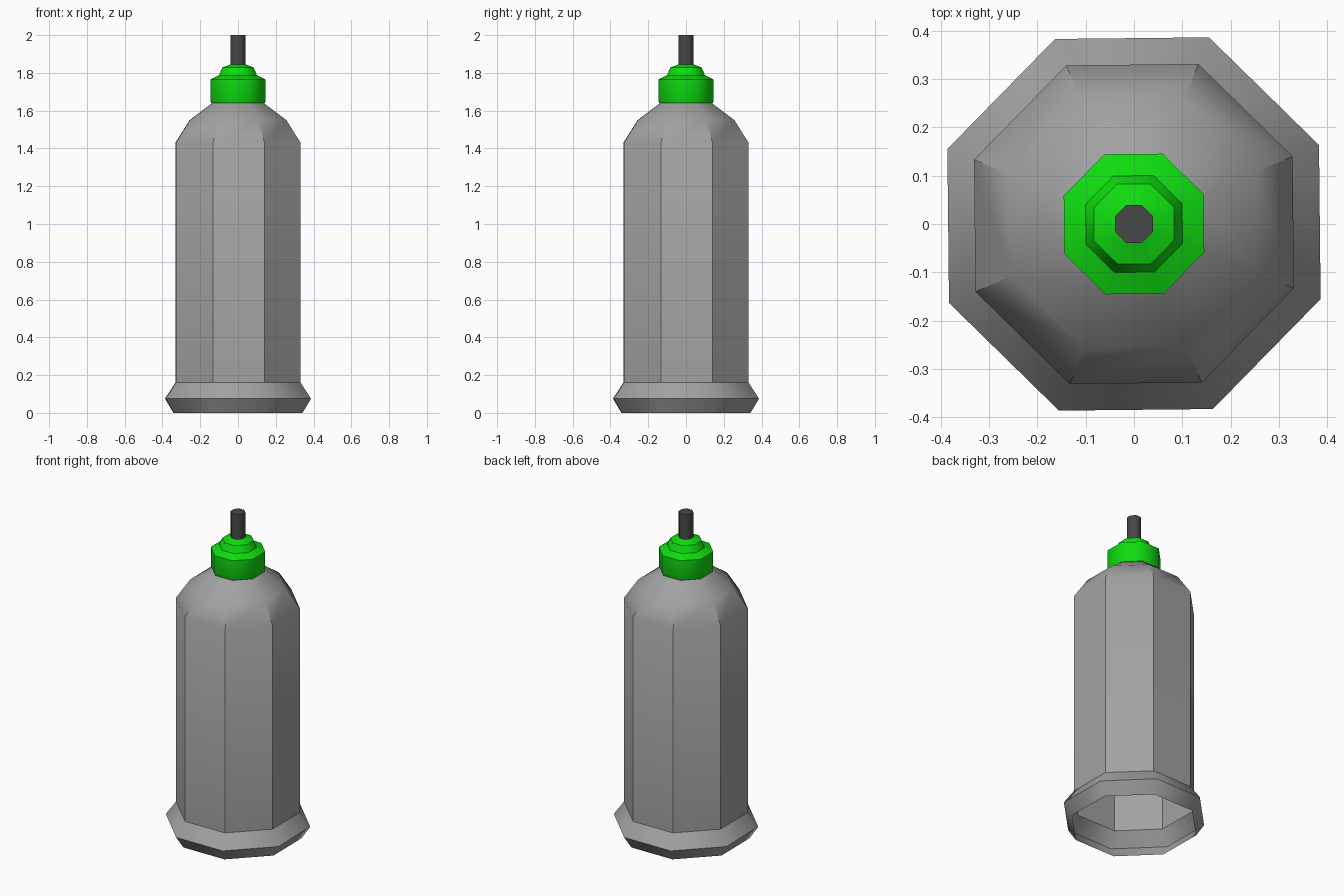
import bpy
import bmesh
import math

SIDES = 8
TWIST = math.radians(0.6)

if "Cube" in bpy.data.objects:
    bpy.data.objects.remove(bpy.data.objects["Cube"], do_unlink=True)


def make_material(name, colour):
    mat = bpy.data.materials.new(name)
    mat.use_nodes = True
    mat.diffuse_color = (*colour, 1)
    mat.node_tree.nodes["Principled BSDF"].inputs["Base Color"].default_value = (*colour, 1)
    return mat


def lathe(name, profile, mat, sharp_rings=(), sharp_ribs_below=0, cap_top=False):
    """Octagonal shell from (apothem, z) points, with chosen rings and ribs kept sharp."""
    bm = bmesh.new()
    rings = []
    for apothem, z in profile:
        radius = apothem / math.cos(math.pi / SIDES)
        angles = [(i + 0.5) * math.tau / SIDES + TWIST for i in range(SIDES)]
        rings.append([bm.verts.new((radius * math.cos(a), radius * math.sin(a), z)) for a in angles])
    for low, high in zip(rings, rings[1:]):
        for i in range(SIDES):
            j = (i + 1) % SIDES
            bm.faces.new((low[i], low[j], high[j], high[i]))
    if cap_top:
        bm.faces.new(rings[-1])
    for face in bm.faces:
        face.smooth = True
    for index in sharp_rings:
        for i in range(SIDES):
            bm.edges.get((rings[index][i], rings[index][i - 1])).smooth = False
    for k in range(sharp_ribs_below):
        for i in range(SIDES):
            bm.edges.get((rings[k][i], rings[k + 1][i])).smooth = False
    mesh = bpy.data.meshes.new(name)
    bm.to_mesh(mesh)
    bm.free()
    mesh.materials.append(mat)
    obj = bpy.data.objects.new(name, mesh)
    bpy.context.collection.objects.link(obj)
    return obj


grey = make_material("bottle grey", (0.36, 0.36, 0.36))
green = make_material("cap green", (0.005, 0.72, 0.005))
dark = make_material("nozzle dark grey", (0.065, 0.065, 0.068))

# Flared foot, open underneath
lathe("foot_ring", [(0.34, 0), (0.385, 0.075), (0.33, 0.16)], grey, sharp_rings=[1])

# Faceted body with a rounded shoulder
lathe("bottle_body", [(0.33, 0.16), (0.33, 1.43), (0.255, 1.55), (0.13, 1.645)],
      grey, sharp_ribs_below=2)

# Stepped screw cap
lathe("screw_cap", [(0.125, 1.64), (0.141, 1.64), (0.145, 1.65), (0.145, 1.765),
                    (0.1, 1.787), (0.083, 1.828), (0.038, 1.846)],
      green, sharp_rings=[1, 3, 4, 5])

# Thin nozzle
lathe("nozzle", [(0.039, 1.83), (0.039, 2.0)], dark, sharp_rings=[1], cap_top=True)
